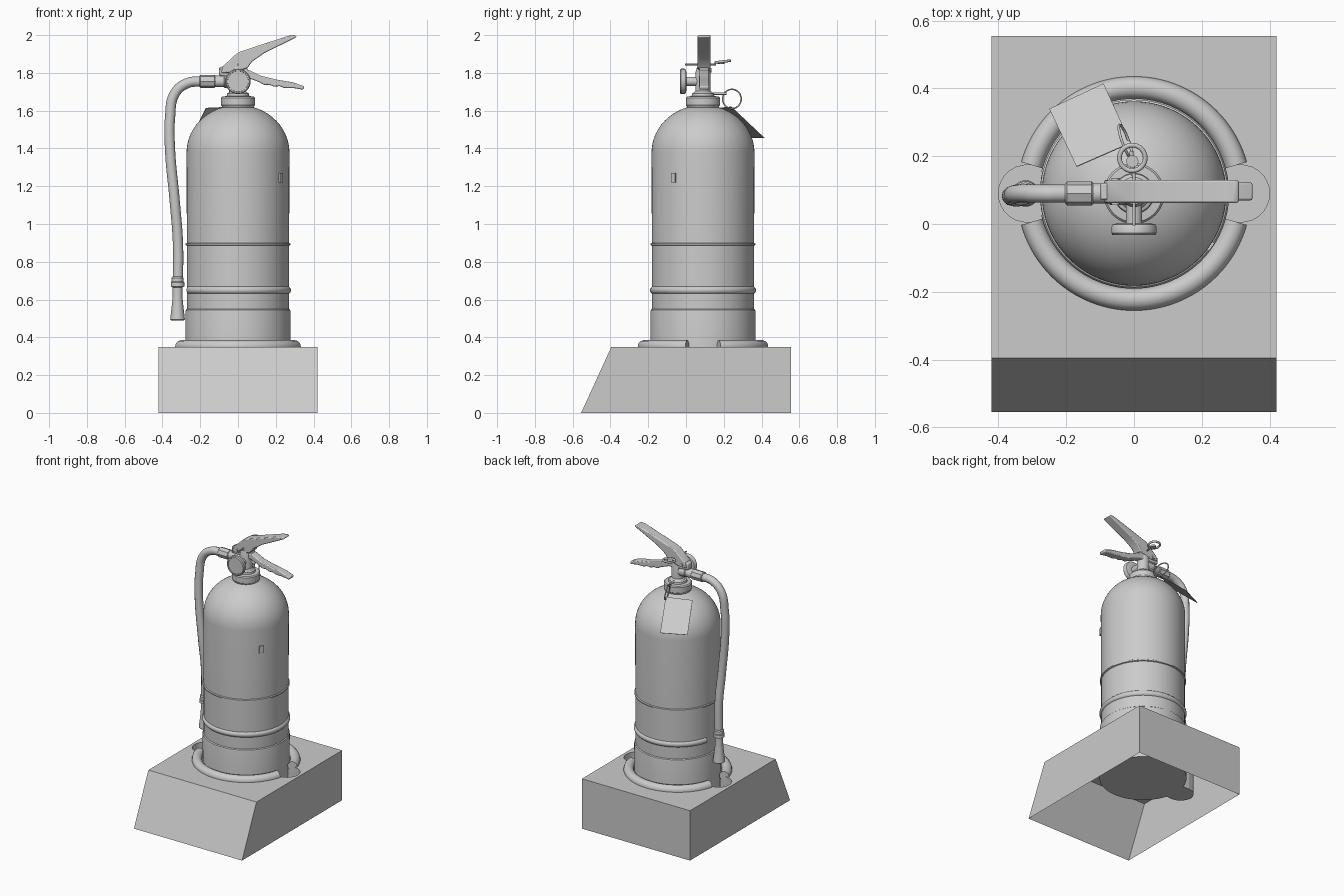
import bpy, bmesh
from math import sin, cos, pi, radians, sqrt
from mathutils import Vector, Matrix

if "Cube" in bpy.data.objects:
    bpy.data.objects.remove(bpy.data.objects["Cube"])

CY = 0.09  # y of the extinguisher axis


def finish(name, bm, recalc=True):
    if recalc:
        bmesh.ops.recalc_face_normals(bm, faces=bm.faces[:])
    me = bpy.data.meshes.new(name)
    bm.to_mesh(me)
    bm.free()
    ob = bpy.data.objects.new(name, me)
    bpy.context.collection.objects.link(ob)
    return ob


def lathe(name, profile, loc, axis=(0, 0, 1), n=64):
    """Revolve (radius, height) points around an axis; both ends are capped."""
    bm = bmesh.new()
    m = Matrix.Translation(loc) @ Vector((0, 0, 1)).rotation_difference(Vector(axis)).to_matrix().to_4x4()
    rings = [[bm.verts.new(m @ Vector((r * cos(2 * pi * i / n), r * sin(2 * pi * i / n), h)))
              for i in range(n)] for r, h in profile]
    for a, b in zip(rings, rings[1:]):
        for i in range(n):
            j = (i + 1) % n
            bm.faces.new((a[i], a[j], b[j], b[i]))
    bm.faces.new(rings[0][::-1])
    bm.faces.new(rings[-1])
    return finish(name, bm)


def tube(name, pts, r, kind='POLY', cyclic=False, res=4):
    """Round tube along a path, turned into a mesh."""
    cu = bpy.data.curves.new(name, 'CURVE')
    cu.dimensions = '3D'
    cu.bevel_depth = r
    cu.bevel_resolution = res
    cu.use_fill_caps = True
    if kind == 'BEZIER':
        sp = cu.splines.new('BEZIER')
        sp.bezier_points.add(len(pts) - 1)
        for p, co in zip(sp.bezier_points, pts):
            p.co = co
            p.handle_left_type = p.handle_right_type = 'AUTO'
    else:
        sp = cu.splines.new('POLY')
        sp.points.add(len(pts) - 1)
        for p, co in zip(sp.points, pts):
            p.co = (*co, 1)
    sp.use_cyclic_u = cyclic
    tmp = bpy.data.objects.new(name + "_path", cu)
    bpy.context.collection.objects.link(tmp)
    bpy.context.view_layer.update()
    me = bpy.data.meshes.new_from_object(tmp.evaluated_get(bpy.context.evaluated_depsgraph_get()))
    bpy.data.objects.remove(tmp)
    ob = bpy.data.objects.new(name, me)
    bpy.context.collection.objects.link(ob)
    return ob


def arc(r, a0, a1, z, n=64):
    return [(r * cos(radians(a0 + (a1 - a0) * i / n)),
             CY + r * sin(radians(a0 + (a1 - a0) * i / n)), z) for i in range(n + 1)]


def circle(c, u, v, r, n=32):
    c, u, v = Vector(c), Vector(u).normalized(), Vector(v).normalized()
    return [c + r * (u * cos(2 * pi * i / n) + v * sin(2 * pi * i / n)) for i in range(n)]


def plate(name, outline, y, width, bevel=0.006):
    """Side outline (x, z) extruded along y."""
    bm = bmesh.new()
    f = bm.faces.new([bm.verts.new((x, y - width / 2, z)) for x, z in outline])
    new = bmesh.ops.extrude_face_region(bm, geom=[f])['geom']
    bmesh.ops.translate(bm, vec=(0, width, 0), verts=[v for v in new if isinstance(v, bmesh.types.BMVert)])
    ob = finish(name, bm)
    mod = ob.modifiers.new("bevel", 'BEVEL')
    mod.width = bevel
    mod.segments = 2
    return ob


# Stand: open-bottomed box with sloped front and a sunken pocket with two side lobes
bm = bmesh.new()
TOP, FLOOR = 0.35, 0.17
top = [bm.verts.new((x, y, TOP)) for x, y in ((-.42, -.395), (.42, -.395), (.42, .555), (-.42, .555))]
low = [bm.verts.new((x, y, 0)) for x, y in ((-.42, -.555), (.42, -.555), (.42, .555), (-.42, .555))]
rim, floor = [], []
for i in range(144):
    a = 2 * pi * i / 144
    r, d, lobe = 0.28, 0.315, 0.085
    k = lobe ** 2 - (d * sin(a)) ** 2
    if k > 0:
        r = max(r, d * abs(cos(a)) + sqrt(k))
    rim.append(bm.verts.new((r * cos(a), CY + r * sin(a), TOP)))
    floor.append(bm.verts.new((r * cos(a), CY + r * sin(a), FLOOR)))
edges = [bm.edges.new((loop[i - 1], loop[i])) for loop in (top, rim) for i in range(len(loop))]
bmesh.ops.triangle_fill(bm, edges=edges, use_beauty=True, normal=(0, 0, 1))
for i in range(4):
    bm.faces.new((low[i - 1], low[i], top[i], top[i - 1]))
for i in range(144):
    bm.faces.new((rim[i - 1], rim[i], floor[i], floor[i - 1]))
bm.faces.new(floor)
finish("stand", bm)

# Rounded rim bars in front of and behind the pocket
for name, a in (("rim_back", 0), ("rim_front", 180)):
    tube(name, arc(0.3125, a + 15.5, a + 164.5, TOP + 0.002), 0.033)

# Tank with base skirt, label lip, dome and neck
dome = [(0.272 * cos(t), 1.38 + 0.25 * sin(t)) for t in (radians(4 + 6.3 * i) for i in range(12))]
lathe("tank", [(.26, .175), (.276, .185), (.278, .535), (.276, .545), (.27, .55), (.27, .885),
               (.277, .888), (.277, .896), (.271, .90), (.272, 1.38)] + dome +
      [(.08, 1.622), (.082, 1.632)], (0, CY, 0), n=72)
lathe("neck_collar", [(.08, 1.60), (.086, 1.625), (.09, 1.63), (.09, 1.668), (.084, 1.675), (.06, 1.677),
                      (.058, 1.69), (.05, 1.695)], (0, CY, 0), n=48)
tube("hose_strap", arc(0.26, 193, 527, 0.65), 0.021)

# Small mark on the tank side
bm = bmesh.new()
bmesh.ops.create_cube(bm, size=1, matrix=Matrix.Translation((.225, -.065, 1.245)) @
                      Matrix.Rotation(radians(-35), 4, 'Z') @ Matrix.Diagonal((.012, .028, .05, 1)))
finish("side_mark", bm)

# Valve and its side port
lathe("valve_body", [(.052, 1.67), (.052, 1.69), (.04, 1.705), (.04, 1.80), (.032, 1.83)], (0, CY, 0), n=32)
lathe("hose_port", [(.034, 0), (.034, .05), (.03, .055), (.03, .10), (.027, .105)], (-.02, CY, 1.755), (-1, 0, 0), 32)
lathe("hose_ferrule", [(.03, 0), (.035, .005), (.035, .078), (.03, .083)], (-.12, CY, 1.755), (-1, 0, 0), 8)

# Pressure gauge
lathe("gauge_stem", [(.024, 0), (.024, .10)], (0, 0.08, 1.755), (0, -1, 0), 24)
lathe("gauge", [(.045, 0), (.062, .004), (.067, .012), (.067, .030), (.062, .036), (.056, .036), (.055, .031)],
      (0, 0.003, 1.755), (0, -1, 0), 48)

# Levers: pivot bracket, squeeze lever and carrying handle
plate("lever_bracket", [(-.10, 1.785), (.06, 1.775), (.06, 1.80), (.04, 1.84), (-.02, 1.85), (-.075, 1.835), (-.10, 1.83)],
      0.096, 0.05)
plate("squeeze_lever", [(-.09, 1.80), (-.03, 1.80), (.05, 1.825), (.075, 1.86), (.14, 1.905), (.30, 1.984),
                        (.312, 1.992), (.30, 2.0), (.27, 1.997), (.14, 1.955), (.01, 1.912), (-.01, 1.90),
                        (-.08, 1.835)], 0.096, 0.068)
plate("carry_handle", [(-.03, 1.775), (.05, 1.775), (.11, 1.752), (.14, 1.735), (.165, 1.738), (.19, 1.727), (.22, 1.73),
                       (.245, 1.72), (.29, 1.72), (.345, 1.711), (.352, 1.728), (.29, 1.75), (.20, 1.765),
                       (.12, 1.785), (.06, 1.815), (-.03, 1.82)], 0.096, 0.052)
lathe("lever_pivot", [(.012, 0), (.012, .08)], (-.055, .056, 1.815), (0, 1, 0), 16)

# Safety pin and pull ring
tube("safety_pin", [(0, -.005, 1.845), (0, .16, 1.845)], 0.005)
tube("pull_ring", circle((-.005, .195, 1.86), (1, 0, 0), (0, 1, .12), 0.038), 0.007, cyclic=True)
lathe("pin_head", [(.018, 0), (.018, .012)], (-.005, .185, 1.846), n=20)

# Inspection tag hanging from a ring
tube("tag_tie", [(0, .12, 1.69), (-.005, .17, 1.69), (-.008, .215, 1.69)], 0.006)
tube("tag_ring", circle((-.025, .243, 1.662), (-.35, 1, 0), (-.2, 0, 1), 0.052), 0.004, cyclic=True)
bm = bmesh.new()
bm.faces.new([bm.verts.new(p) for p in ((-.01, .24, 1.622), (-.09, .415, 1.457), (-.25, .34, 1.457), (-.17, .17, 1.615))])
tag = finish("inspection_tag", bm, False)
tag.modifiers.new("thickness", 'SOLIDIFY').thickness = 0.003

# Hose with nozzle
tube("hose", [(-.18, CY, 1.755), (-.27, CY, 1.745), (-.335, CY, 1.69), (-.36, CY - .005, 1.56), (-.36, CY - .01, 1.40),
              (-.335, CY - .01, 1.12), (-.318, CY, .90), (-.318, CY, .68)], 0.027, 'BEZIER')
lathe("nozzle", [(.033, .49), (.039, .495), (.028, .59), (.026, .62), (.026, .665), (.036, .67), (.036, .69),
                 (.032, .695), (.032, .715), (.027, .722)], (-.32, CY, 0), n=32)

# Smooth shading with sharp edges kept
for ob in bpy.context.collection.objects:
    ob.select_set(ob.name not in ("stand", "inspection_tag"))
bpy.context.view_layer.objects.active = bpy.data.objects["tank"]
bpy.ops.object.shade_smooth_by_angle(angle=radians(35))
